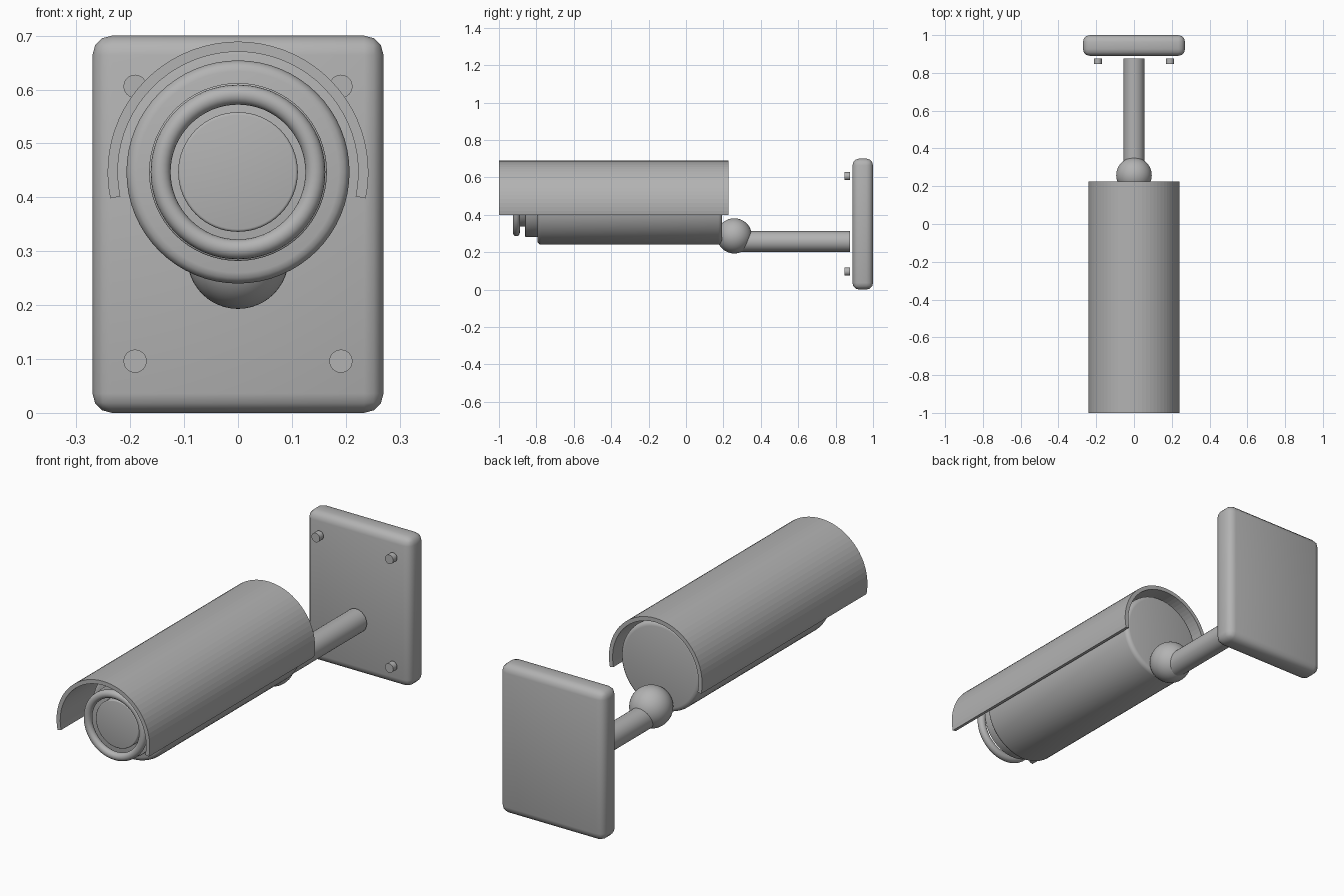
import bpy, bmesh, math

if "Cube" in bpy.data.objects:
    bpy.data.objects.remove(bpy.data.objects["Cube"])

grey = bpy.data.materials.new("neutral_grey")
grey.diffuse_color = (0.45, 0.45, 0.45, 1)
grey.use_nodes = True
grey.node_tree.nodes["Principled BSDF"].inputs["Base Color"].default_value = grey.diffuse_color
AXIS_Z = 0.447  # height of the camera barrel axis


def finish(obj, name, smooth=True, bevel=0, segments=3):
    obj.name = name
    obj.data.materials.append(grey)
    bpy.ops.object.select_all(action='DESELECT')
    obj.select_set(True)
    bpy.context.view_layer.objects.active = obj
    if bevel:
        mod = obj.modifiers.new("edge_bevel", 'BEVEL')
        mod.width, mod.segments, mod.limit_method = bevel, segments, 'ANGLE'
        bpy.ops.object.modifier_apply(modifier=mod.name)
    if smooth:
        bpy.ops.object.shade_smooth_by_angle(angle=math.radians(35))


def rod(name, r, y0, y1, x=0, z=AXIS_Z, sides=64, bevel=0):
    """Cylinder running along y."""
    bpy.ops.mesh.primitive_cylinder_add(
        vertices=sides, radius=r, depth=y1 - y0,
        location=(x, (y0 + y1) / 2, z), rotation=(math.pi / 2, 0, 0))
    finish(bpy.context.object, name, bevel=bevel)


# Wall plate with rounded edges
bpy.ops.mesh.primitive_cube_add(size=1, location=(0, 0.945, 0.35))
plate = bpy.context.object
plate.scale = (0.54, 0.11, 0.70)
bpy.ops.object.transform_apply(location=False, rotation=False, scale=True)
finish(plate, "wall_plate", bevel=0.036)

# Four plate screws
for x in (-0.191, 0.191):
    for z in (0.096, 0.606):
        rod("plate_screw", 0.0215, 0.848, 0.877, x, z, sides=24)

# Support arm and ball joint
rod("support_arm", 0.055, 0.27, 0.877, z=0.257, sides=32)
bpy.ops.mesh.primitive_uv_sphere_add(segments=48, ring_count=24, radius=0.094,
                                     location=(0, 0.258, 0.287))
finish(bpy.context.object, "ball_joint")

# Camera barrel, bezel and lens
rod("camera_barrel", 0.207, -0.795, 0.193, bevel=0.02)
rod("front_bezel", 0.165, -0.86, -0.78, bevel=0.004)
rod("lens", 0.111, -0.898, -0.85, bevel=0.005)

# Ring in front of the bezel
bpy.ops.mesh.primitive_torus_add(
    major_segments=64, minor_segments=16, major_radius=0.1435, minor_radius=0.0185,
    location=(0, -0.907, AXIS_Z), rotation=(math.pi / 2, 0, 0))
finish(bpy.context.object, "lens_ring")

# Sun hood: thick arc profile swept along the barrel
bm = bmesh.new()
STEPS, LOW = 40, math.radians(11.7)
angles = [-LOW + (math.pi + 2 * LOW) * i / STEPS for i in range(STEPS + 1)]
sections = [[bm.verts.new((r * math.cos(a), y, AXIS_Z + r * math.sin(a)))
             for r, y in ((0.242, -1), (0.242, 0.226), (0.223, 0.226), (0.223, -1))]
            for a in angles]
for s, t in zip(sections, sections[1:]):
    for k in range(4):
        n = (k + 1) % 4
        bm.faces.new((s[k], s[n], t[n], t[k]))
bm.faces.new(sections[0])
bm.faces.new(sections[-1])
bmesh.ops.recalc_face_normals(bm, faces=bm.faces)
mesh = bpy.data.meshes.new("sun_hood")
bm.to_mesh(mesh)
bm.free()
hood = bpy.data.objects.new("sun_hood", mesh)
bpy.context.collection.objects.link(hood)
finish(hood, "sun_hood", smooth=False)
